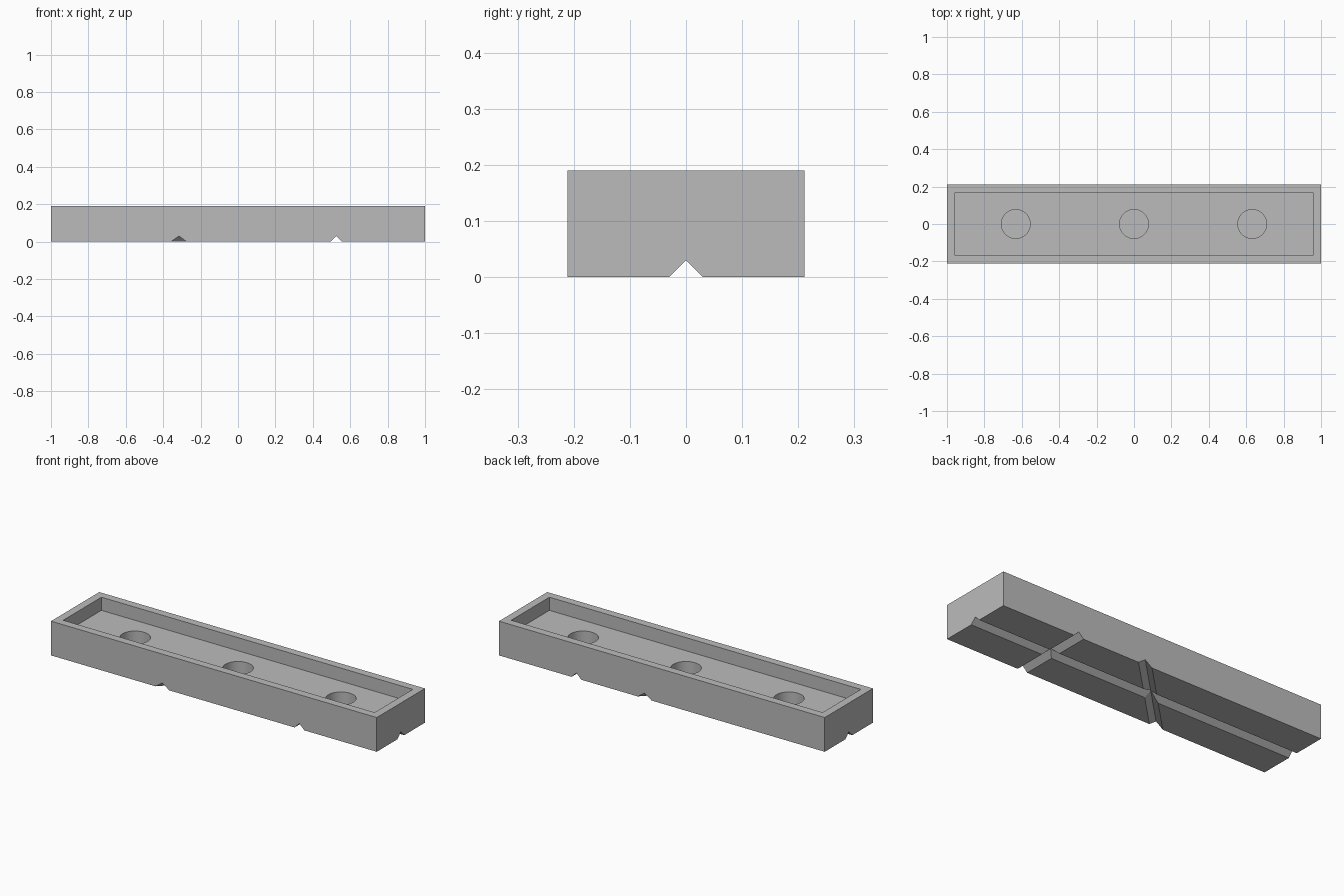
import bpy
import bmesh
from math import pi, sqrt
from mathutils import Matrix, Vector

LENGTH, WIDTH, HEIGHT = 2.0, 0.423, 0.19
RIM, FLOOR, HOLE_FLOOR = 0.044, 0.117, 0.042
GROOVE = 0.03

default = bpy.data.objects.get("Cube")
if default:
    bpy.data.objects.remove(default)

grey = bpy.data.materials.new("grey")
grey.use_nodes = True
colour = (0.5, 0.5, 0.5, 1)
grey.diffuse_color = colour
grey.node_tree.nodes["Principled BSDF"].inputs["Base Color"].default_value = colour


def finish(name, bm):
    """Turn a bmesh into a grey object."""
    bmesh.ops.recalc_face_normals(bm, faces=bm.faces)
    mesh = bpy.data.meshes.new(name)
    bm.to_mesh(mesh)
    bm.free()
    mesh.materials.append(grey)
    obj = bpy.data.objects.new(name, mesh)
    bpy.context.collection.objects.link(obj)
    return obj


def box(name, length, width, bottom, top):
    bm = bmesh.new()
    bmesh.ops.create_cube(bm, size=1, matrix=Matrix.Translation((0, 0, (bottom + top) / 2))
                          @ Matrix.Diagonal((length, width, top - bottom, 1)))
    return finish(name, bm)


def hole(name, x):
    bm = bmesh.new()
    bmesh.ops.create_cone(bm, cap_ends=True, segments=64, radius1=0.077, radius2=0.077,
                          depth=0.2, matrix=Matrix.Translation((x, 0, HOLE_FLOOR + 0.1)))
    return finish(name, bm)


def groove(name, x, angle, length):
    """V-shaped bar along the underside, turned about z."""
    bm = bmesh.new()
    d = 2 * GROOVE
    profile = [(-d, -GROOVE), (d, -GROOVE), (0, GROOVE)]
    face = bm.faces.new([bm.verts.new((-length / 2, y, z)) for y, z in profile])
    swept = bmesh.ops.extrude_face_region(bm, geom=[face])["geom"]
    bmesh.ops.translate(bm, vec=Vector((length, 0, 0)),
                        verts=[g for g in swept if isinstance(g, bmesh.types.BMVert)])
    bm.transform(Matrix.Translation((x, 0, 0)) @ Matrix.Rotation(angle, 4, "Z"))
    return finish(name, bm)


# Solid bar, then the recess, round pockets and underside grooves cut from it
tray = box("tray", LENGTH, WIDTH, 0, HEIGHT)
cutters = [box("recess_cutter", LENGTH - 2 * RIM, WIDTH - 2 * RIM, FLOOR, HEIGHT + 0.1)]
cutters += [hole("pocket_cutter", x) for x in (-0.632, 0, 0.632)]
cutters += [groove("long_groove_cutter", 0, 0, 3),
            groove("cross_groove_cutter", 0.525, pi / 2, 1),
            groove("diagonal_groove_cutter", -0.105, pi / 4, sqrt(2))]

bpy.context.view_layer.objects.active = tray
for cutter in cutters:
    cut = tray.modifiers.new(cutter.name, "BOOLEAN")
    cut.operation, cut.solver, cut.object = "DIFFERENCE", "EXACT", cutter
    bpy.ops.object.modifier_apply(modifier=cut.name)
    bpy.data.objects.remove(cutter)

# Smooth pocket walls with crisp edges elsewhere
bpy.ops.object.select_all(action="DESELECT")
tray.select_set(True)
bpy.ops.object.shade_smooth_by_angle(angle=pi / 6)
